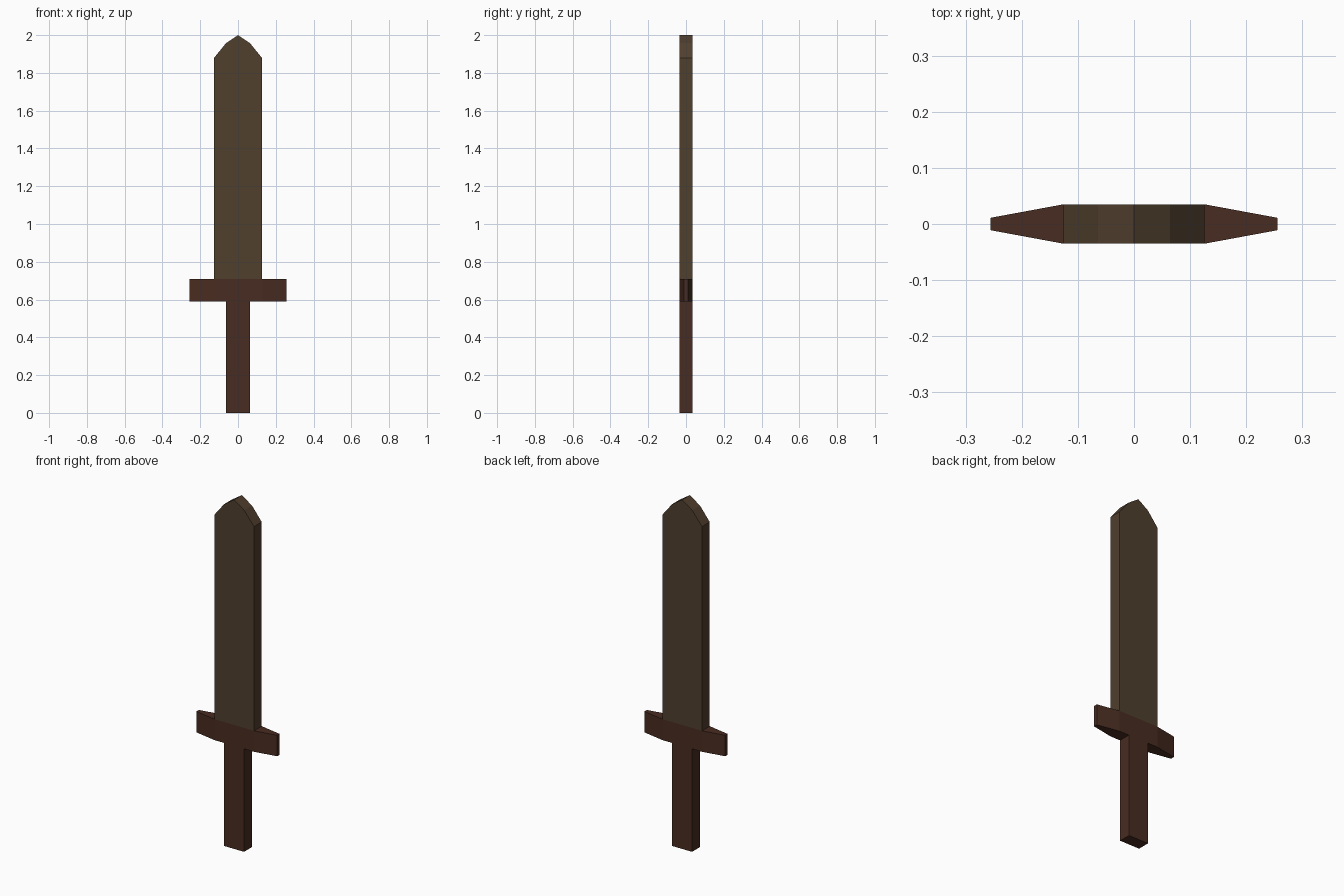
import bpy, bmesh

if "Cube" in bpy.data.objects:
    bpy.data.objects.remove(bpy.data.objects["Cube"])


def material(name, color):
    mat = bpy.data.materials.new(name)
    mat.diffuse_color = (*color, 1)
    mat.use_nodes = True
    mat.node_tree.nodes["Principled BSDF"].inputs["Base Color"].default_value = mat.diffuse_color
    return mat


def prism(name, profile, direction, mat):
    """Extrude a flat outline along a direction into a closed solid."""
    bm = bmesh.new()
    face = bm.faces.new([bm.verts.new(p) for p in profile])
    extruded = bmesh.ops.extrude_face_region(bm, geom=[face], use_keep_orig=True)
    verts = [g for g in extruded["geom"] if isinstance(g, bmesh.types.BMVert)]
    bmesh.ops.translate(bm, verts=verts, vec=direction)
    bmesh.ops.recalc_face_normals(bm, faces=bm.faces)
    mesh = bpy.data.meshes.new(name)
    bm.to_mesh(mesh)
    bm.free()
    mesh.materials.append(mat)
    obj = bpy.data.objects.new(name, mesh)
    bpy.context.collection.objects.link(obj)
    return obj


T = 0.035            # half thickness of the whole sword
GUARD_LOW, GUARD_HIGH = 0.59, 0.71
blade_mat = material("blade_brown", (0.080, 0.050, 0.027))
wood_mat = material("hilt_brown", (0.065, 0.025, 0.015))

# Blade: flat slab with a slightly rounded point
right = [(0.126, GUARD_HIGH), (0.126, 1.88), (0.064, 1.957)]
outline = right + [(0, 2.0)] + [(-x, z) for x, z in reversed(right)]
prism("blade", [(x, -T, z) for x, z in outline], (0, 2 * T, 0), blade_mat)

# Crossguard: bar whose ends taper in thickness
end = [(0.126, -T), (0.256, -0.011), (0.256, 0.011), (0.126, T)]
plan = end + [(-x, -y) for x, y in end]
prism("crossguard", [(x, y, GUARD_LOW) for x, y in plan],
      (0, 0, GUARD_HIGH - GUARD_LOW), wood_mat)

# Handle: plain square-edged grip
grip = [(-0.063, -T), (0.063, -T), (0.063, T), (-0.063, T)]
prism("handle", [(x, y, 0) for x, y in grip], (0, 0, GUARD_LOW), wood_mat)
